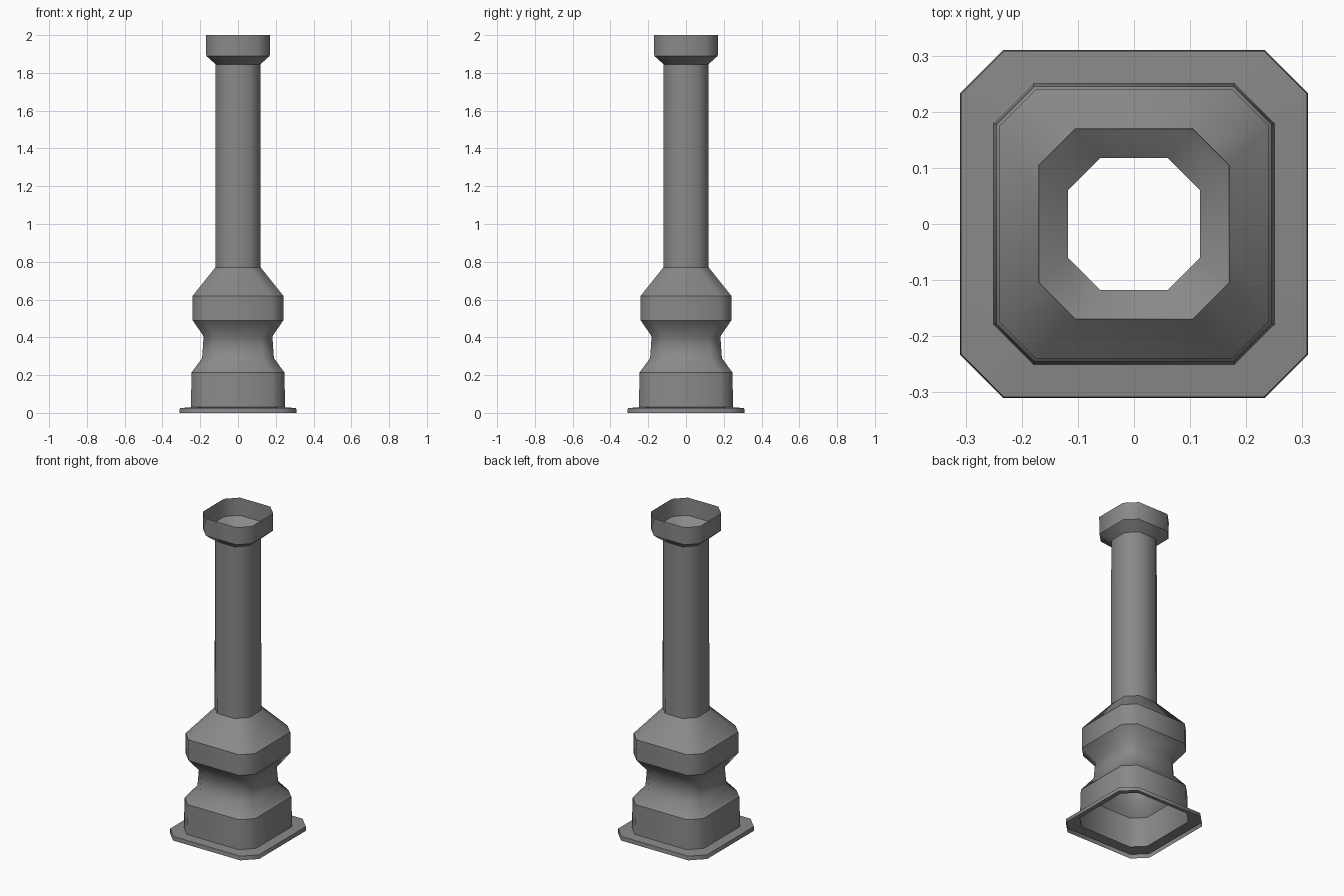
import bpy, bmesh

if "Cube" in bpy.data.objects:
    bpy.data.objects.remove(bpy.data.objects["Cube"])

# Column profile: height, half width, where the corner chamfer starts
PROFILE = [
    (0.00, 0.31, 0.233), (0.025, 0.308, 0.232),   # foot flange
    (0.03, 0.25, 0.18), (0.215, 0.245, 0.178),    # plinth
    (0.29, 0.19, 0.13), (0.405, 0.182, 0.125),    # waist
    (0.49, 0.24, 0.175), (0.62, 0.24, 0.175),     # upper block
    (0.77, 0.12, 0.06), (1.845, 0.118, 0.06),     # shaft
    (1.89, 0.168, 0.105), (2.00, 0.17, 0.105),    # open cap
]
SOFT_RINGS = (4, 5)   # the waist blends smoothly, other steps are crisp


def octagon(z, h, c):
    """Square section with chamfered corners, counter-clockwise."""
    pts = []
    for co, si in ((1, 0), (0, 1), (-1, 0), (0, -1)):
        for x, y in ((h, -c), (h, c)):
            pts.append((x * co - y * si, x * si + y * co, z))
    return pts


# Loft the hollow column, open at top and bottom
bm = bmesh.new()
rings = [[bm.verts.new(p) for p in octagon(*row)] for row in PROFILE]
for a, b in zip(rings, rings[1:]):
    for i in range(8):
        j = (i + 1) % 8
        bm.faces.new((a[i], a[j], b[j], b[i])).smooth = True

# Crisp horizontal steps, soft vertical corners
for n, ring in enumerate(rings):
    if n not in SOFT_RINGS:
        for i in range(8):
            edge = bm.edges.get((ring[i], ring[(i + 1) % 8]))
            edge.smooth = False

mesh = bpy.data.meshes.new("hollow_column")
bm.to_mesh(mesh)
bm.free()
column = bpy.data.objects.new("hollow_column", mesh)
bpy.context.collection.objects.link(column)

# Dark grey stone
stone = bpy.data.materials.new("dark_stone")
stone.diffuse_color = (0.25, 0.25, 0.25, 1)
stone.use_nodes = True
stone.node_tree.nodes["Principled BSDF"].inputs["Base Color"].default_value = stone.diffuse_color
mesh.materials.append(stone)
